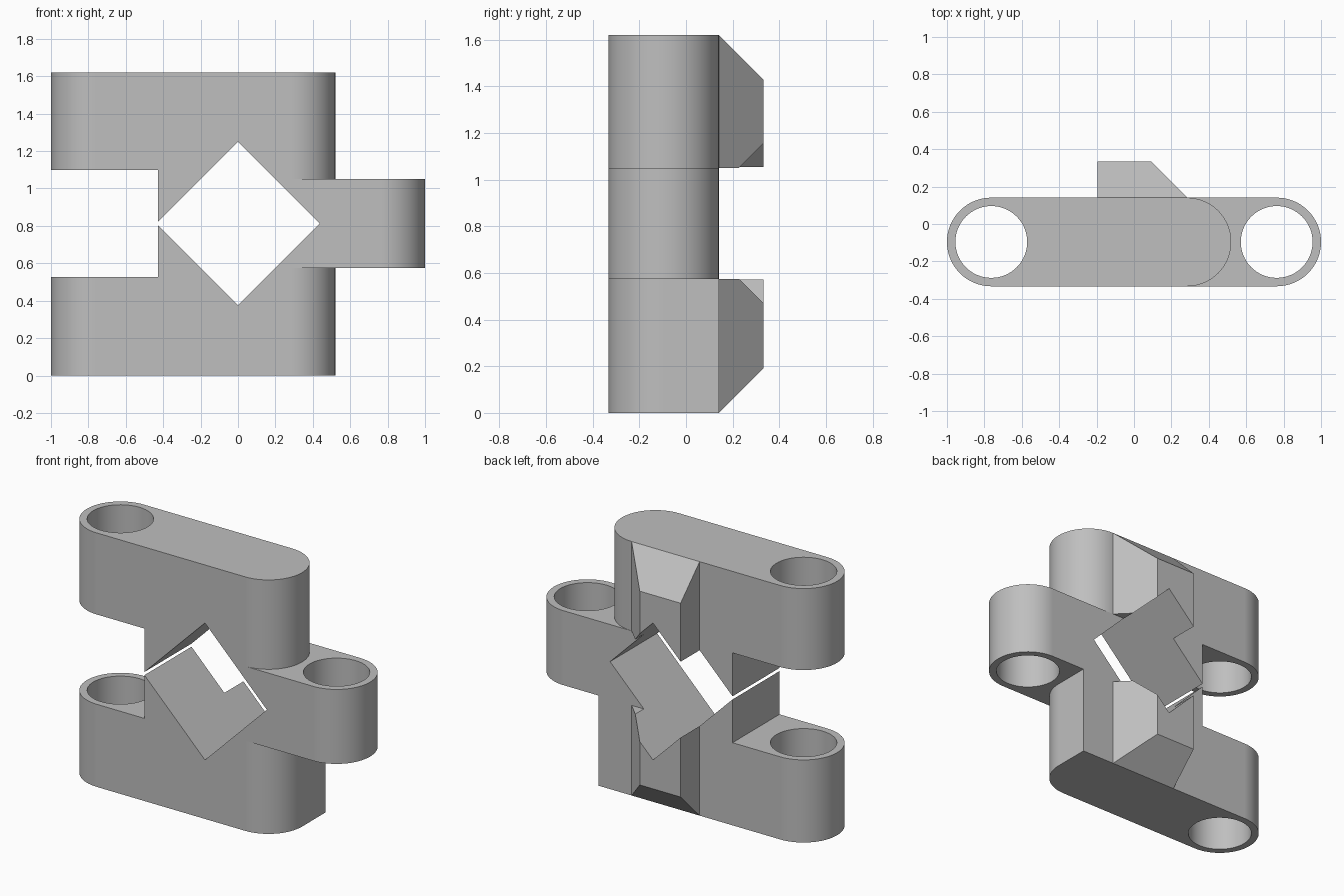
import bpy, bmesh
from math import sin, cos, pi, radians
from mathutils import Vector

cube = bpy.data.objects.get("Cube")
if cube:
    bpy.data.objects.remove(cube, do_unlink=True)

R, YC = 0.237, -0.096            # end radius and depth centre of the leaves
BACK = YC + R
HEIGHT, LOW, HIGH = 1.62, 0.575, 1.05
MID = HEIGHT / 2 + 0.003
SEG = 32

grey = bpy.data.materials.new("plain grey")
grey.use_nodes = True
colour = (0.52, 0.52, 0.52, 1)
grey.diffuse_color = colour
grey.node_tree.nodes["Principled BSDF"].inputs["Base Color"].default_value = colour


def prism(name, points, offset, cuts=()):
    """Extrude a closed 3D outline, then slice off corners with planes."""
    bm = bmesh.new()
    face = bm.faces.new([bm.verts.new(p) for p in points])
    ext = bmesh.ops.extrude_face_region(bm, geom=[face])
    moved = [v for v in ext["geom"] if isinstance(v, bmesh.types.BMVert)]
    bmesh.ops.translate(bm, verts=moved, vec=Vector(offset))
    for co, no in cuts:
        geom = bm.verts[:] + bm.edges[:] + bm.faces[:]
        res = bmesh.ops.bisect_plane(bm, geom=geom, plane_co=co, plane_no=no, clear_outer=True)
        edges = [e for e in res["geom_cut"] if isinstance(e, bmesh.types.BMEdge)]
        bmesh.ops.holes_fill(bm, edges=edges)
    bmesh.ops.recalc_face_normals(bm, faces=bm.faces[:])
    mesh = bpy.data.meshes.new(name)
    bm.to_mesh(mesh)
    bm.free()
    mesh.materials.append(grey)
    obj = bpy.data.objects.new(name, mesh)
    bpy.context.collection.objects.link(obj)
    return obj


def arc(cx, r, start, end):
    n = round(SEG * (end - start) / pi)
    return [(cx + r * cos(start + (end - start) * i / n),
             YC + r * sin(start + (end - start) * i / n)) for i in range(n + 1)]


def leaf(name, x1, z0, z1, square_corner=False):
    """Slab with rounded ends; the rear right corner may stay square."""
    right = arc(x1 - R, R, -pi / 2, 0 if square_corner else pi / 2)
    if square_corner:
        right.append((x1, BACK))
    outline = right + arc(-1 + R, R, pi / 2, 3 * pi / 2)
    return prism(name, [(x, y, z0) for x, y in outline], (0, 0, z1 - z0))


def rear_block(name, z0, z1, slope_z, direction):
    """Back rib with a bevelled side and a sloped outer end."""
    outline = [(-0.195, YC), (0.285, YC), (0.285, BACK), (0.093, 0.333), (-0.195, 0.333)]
    return prism(name, [(x, y, z0) for x, y in outline], (0, 0, z1 - z0),
                 [((0, BACK, slope_z), (0, 1, direction))])


def combine(target, tool, operation):
    mod = target.modifiers.new(operation.title(), "BOOLEAN")
    mod.operation, mod.object, mod.solver = operation, tool, "EXACT"
    bpy.context.view_layer.objects.active = target
    bpy.ops.object.modifier_apply(modifier=mod.name)
    bpy.data.objects.remove(tool, do_unlink=True)


# Main body: lower and upper leaves, centre knuckle, two rear ribs
body = leaf("hinge_body", 0.52, 0, LOW, square_corner=True)
for part in (leaf("centre_knuckle", 1.0, LOW, HIGH),
             leaf("upper_leaf", 0.52, HIGH, HEIGHT),
             rear_block("upper_rib", HIGH, HEIGHT, HEIGHT, 1),
             rear_block("lower_rib", 0, LOW, 0, -1)):
    combine(body, part, "UNION")

# Diamond window through the depth
D = 0.437
diamond = [(D, 0), (0, D), (-D, 0), (0, -D)]
combine(body, prism("diamond_cutter", [(x, -1, MID + z) for x, z in diamond], (0, 2, 0)),
        "DIFFERENCE")

# Slot between the left end knuckles
slot = [(-1.2, 0.527), (-0.427, 0.527), (-0.427, 1.1), (-1.2, 1.1)]
combine(body, prism("slot_cutter", [(x, -1, z) for x, z in slot], (0, 2, 0)), "DIFFERENCE")

# Pin holes at both ends
for cx in (-1 + R, 1 - R):
    ring = arc(cx, 0.192, 0, 2 * pi)[:-1]
    combine(body, prism("pin_cutter", [(x, y, -0.2) for x, y in ring], (0, 0, 2)), "DIFFERENCE")

# Smooth cylinders, crisp edges
bpy.ops.object.select_all(action="DESELECT")
body.select_set(True)
bpy.context.view_layer.objects.active = body
bpy.ops.object.shade_smooth_by_angle(angle=radians(25))
normals = body.modifiers.new("Flat face normals", "WEIGHTED_NORMAL")
normals.keep_sharp = True
